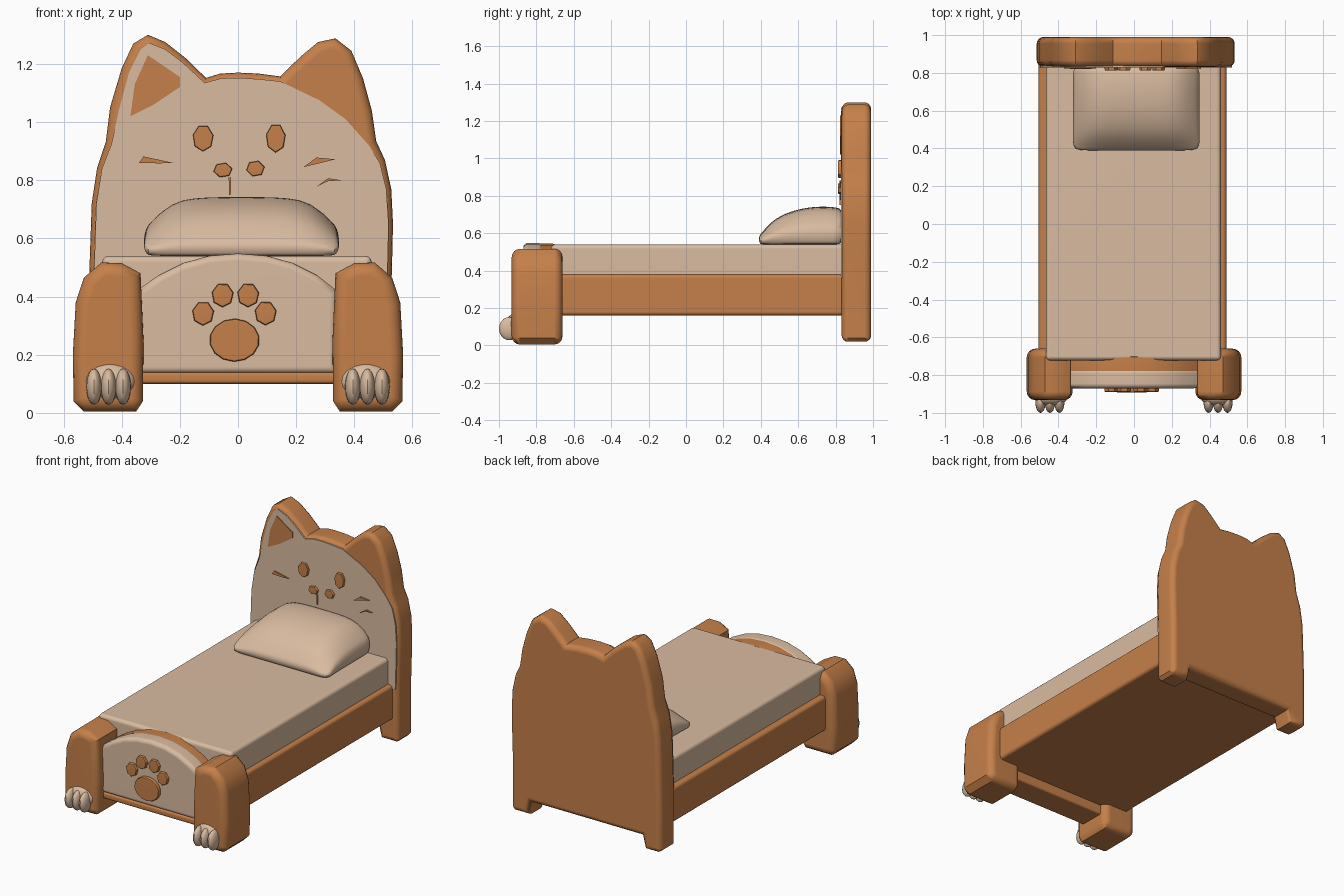
import bpy, bmesh, math


def colour(name, rgb):
    m = bpy.data.materials.new(name)
    m.diffuse_color = (*rgb, 1)
    return m


WOOD = colour("warm_brown", (0.56, 0.215, 0.068))
CREAM = colour("cream", (0.70, 0.50, 0.355))


def finish(name, bm, mat, angle=40):
    bmesh.ops.recalc_face_normals(bm, faces=bm.faces)
    me = bpy.data.meshes.new(name)
    bm.to_mesh(me)
    bm.free()
    me.materials.append(mat)
    ob = bpy.data.objects.new(name, me)
    bpy.context.collection.objects.link(ob)
    bpy.ops.object.select_all(action='DESELECT')
    ob.select_set(True)
    bpy.context.view_layer.objects.active = ob
    bpy.ops.object.shade_smooth_by_angle(angle=math.radians(angle))
    wn = ob.modifiers.new("even_normals", 'WEIGHTED_NORMAL')
    wn.keep_sharp = True
    return ob


def prism(name, pts, y0, y1, mat, bevel=0.0, segs=4):
    """Extrude an x-z outline from y0 to y1 and round the rims of both caps."""
    bm = bmesh.new()
    front = [bm.verts.new((x, y0, z)) for x, z in pts]
    back = [bm.verts.new((x, y1, z)) for x, z in pts]
    caps = [bm.faces.new(front), bm.faces.new(back[::-1])]
    n = len(pts)
    for i in range(n):
        j = (i + 1) % n
        bm.faces.new((front[i], back[i], back[j], front[j]))
    bmesh.ops.recalc_face_normals(bm, faces=bm.faces)
    if bevel:
        rims = [e for f in caps for e in f.edges]
        bmesh.ops.bevel(bm, geom=rims, offset=bevel, offset_type='OFFSET', segments=segs,
                        profile=0.5, affect='EDGES', clamp_overlap=False)
    return finish(name, bm, mat)


def box(name, x0, x1, y0, y1, z0, z1, mat, bevel):
    bm = bmesh.new()
    bmesh.ops.create_cube(bm, size=1)
    for v in bm.verts:
        v.co = ((x0 + x1) / 2 + v.co.x * (x1 - x0),
                (y0 + y1) / 2 + v.co.y * (y1 - y0),
                (z0 + z1) / 2 + v.co.z * (z1 - z0))
    bmesh.ops.bevel(bm, geom=bm.edges[:], offset=bevel, offset_type='OFFSET',
                    segments=3, profile=0.5, affect='EDGES')
    return finish(name, bm, mat)


def ball(name, c, r, mat):
    bm = bmesh.new()
    bmesh.ops.create_uvsphere(bm, u_segments=16, v_segments=10, radius=1)
    for v in bm.verts:
        v.co = [c[i] + r[i] * v.co[i] for i in range(3)]
    return finish(name, bm, mat)


def oval(cx, cz, rx, rz, n=8, turn=0.2):
    return [(cx + rx * math.cos(turn + i * math.tau / n),
             cz + rz * math.sin(turn + i * math.tau / n)) for i in range(n)]


# Headboard with two ears and short legs
right_side = [(0.525, 0.35), (0.53, 0.52), (0.533, 0.65), (0.527, 0.77), (0.505, 0.87),
              (0.475, 0.935)]
right_ear = [(0.46, 1.04), (0.43, 1.15), (0.39, 1.245), (0.335, 1.288), (0.275, 1.275),
             (0.215, 1.225), (0.145, 1.157)]
crown = [(0.07, 1.167), (0, 1.17), (-0.06, 1.167), (-0.11, 1.152)]
left_side = [(-0.18, 1.22), (-0.25, 1.275), (-0.31, 1.30), (-0.36, 1.27), (-0.40, 1.185),
             (-0.44, 1.05), (-0.455, 0.93), (-0.485, 0.84), (-0.503, 0.72), (-0.51, 0.52),
             (-0.515, 0.35)]
legs = [(-0.515, 0.04), (-0.49, 0.02), (-0.40, 0.02), (-0.38, 0.10),
        (0.38, 0.10), (0.40, 0.02), (0.505, 0.02), (0.525, 0.04)]
prism("headboard", right_side + right_ear + crown + left_side + legs, 0.832, 0.99, WOOD, 0.035)

# Cream face plate, leaving one ear bare
face = [(0.51, 0.36), (0.515, 0.52), (0.518, 0.65), (0.51, 0.77), (0.488, 0.86), (0.45, 0.92),
        (0.37, 1.01), (0.28, 1.075), (0.145, 1.14), (0.07, 1.148), (0, 1.152), (-0.06, 1.15),
        (-0.115, 1.135), (-0.19, 1.205), (-0.25, 1.25), (-0.305, 1.272), (-0.335, 1.25),
        (-0.375, 1.17), (-0.41, 1.04), (-0.435, 0.925), (-0.468, 0.84), (-0.487, 0.72),
        (-0.494, 0.52), (-0.497, 0.36)]
prism("face_plate", face, 0.829, 0.838, CREAM)
prism("inner_ear", [(-0.31, 1.23), (-0.20, 1.155), (-0.20, 1.12), (-0.29, 1.06),
                    (-0.37, 1.02), (-0.355, 1.13)], 0.824, 0.833, WOOD)

# Face details
prism("left_eye", oval(-0.12, 0.945, 0.036, 0.046, 7), 0.812, 0.835, WOOD, 0.006, 2)
prism("right_eye", oval(0.13, 0.945, 0.034, 0.050, 7), 0.812, 0.835, WOOD, 0.006, 2)
prism("left_muzzle", oval(-0.052, 0.835, 0.033, 0.026, 6), 0.812, 0.835, WOOD, 0.006, 2)
prism("right_muzzle", oval(0.06, 0.84, 0.032, 0.028, 6), 0.812, 0.835, WOOD, 0.006, 2)
prism("left_whisker", [(-0.34, 0.86), (-0.325, 0.882), (-0.225, 0.86), (-0.27, 0.858)],
      0.821, 0.83, WOOD)
prism("right_whisker", [(0.225, 0.845), (0.27, 0.878), (0.335, 0.872), (0.27, 0.856)],
      0.821, 0.83, WOOD)
prism("lower_whisker", [(0.27, 0.778), (0.31, 0.807), (0.355, 0.80), (0.31, 0.797)],
      0.821, 0.83, WOOD)
prism("mouth", [(-0.031, 0.75), (-0.025, 0.75), (-0.024, 0.81), (-0.032, 0.81)],
      0.821, 0.83, WOOD)

# Bed base and mattress
box("bed_base", -0.505, 0.49, -0.76, 0.86, 0.16, 0.38, WOOD, 0.02)
box("mattress", -0.467, 0.46, -0.722, 0.85, 0.34, 0.54, CREAM, 0.022)

# Pillow, thicker towards the headboard
bm = bmesh.new()
bmesh.ops.create_cube(bm, size=2)
bmesh.ops.subdivide_edges(bm, edges=bm.edges[:], cuts=7, use_grid_fill=True)
for v in bm.verts:
    u, t, w = v.co
    rise = math.sqrt(1 - ((t - 0.55) / 1.62) ** 2)
    side = 0.55 + 0.45 * math.sqrt(max(0, 1 - u ** 4))
    shrink = 1 - 0.05 * w * w
    v.co = (0.012 + 0.335 * u * shrink, 0.615 + 0.225 * t * shrink,
            0.54 + 0.203 * rise * side * (w + 1) / 2)
pillow = finish("pillow", bm, CREAM, 80)
pillow.modifiers.new("soft", 'SUBSURF').levels = 1
pillow.modifiers["soft"].render_levels = 1

# Footboard: brown backing and sill, cream arched front
arch = [(0.34, 0.42), (0.27, 0.475), (0.19, 0.515), (0.10, 0.54), (0, 0.548),
        (-0.10, 0.54), (-0.19, 0.515), (-0.27, 0.475), (-0.35, 0.42)]
prism("footboard_back", [(-0.35, 0.11), (0.34, 0.11)] + [(x, z - 0.004) for x, z in arch],
      -0.80, -0.70, WOOD, 0.01, 2)
prism("footboard_front", [(-0.35, 0.135), (0.34, 0.135)] + arch, -0.87, -0.765, CREAM, 0.025)
box("footboard_sill", -0.36, 0.35, -0.868, -0.70, 0.10, 0.14, WOOD, 0.012)

# Paw print on the footboard
prism("paw_pad", oval(-0.012, 0.25, 0.086, 0.074, 14), -0.892, -0.86, WOOD, 0.008, 2)
for i, (x, z) in enumerate([(-0.12, 0.342), (-0.053, 0.405), (0.035, 0.405), (0.095, 0.343)]):
    prism(f"paw_toe_{i + 1}", oval(x, z, 0.038, 0.042, 7), -0.89, -0.86, WOOD, 0.008, 2)

# Front posts shaped as legs, with cream paws
post = [(0.35, 0.005), (0.53, 0.005), (0.565, 0.04), (0.568, 0.20), (0.558, 0.38),
        (0.53, 0.465), (0.47, 0.517), (0.40, 0.515), (0.335, 0.48), (0.325, 0.25),
        (0.327, 0.04)]
for s, side in ((1, "right"), (-1, "left")):
    prism(f"{side}_post", [(s * x, z) for x, z in post], -0.932, -0.66, WOOD, 0.045)
    ball(f"{side}_paw", (s * 0.44, -0.918, 0.108), (0.088, 0.045, 0.062), CREAM)
    for i, x in enumerate((0.395, 0.445, 0.495)):
        ball(f"{side}_claw_{i + 1}", (s * x, -0.945, 0.09), (0.027, 0.055, 0.062), CREAM)
